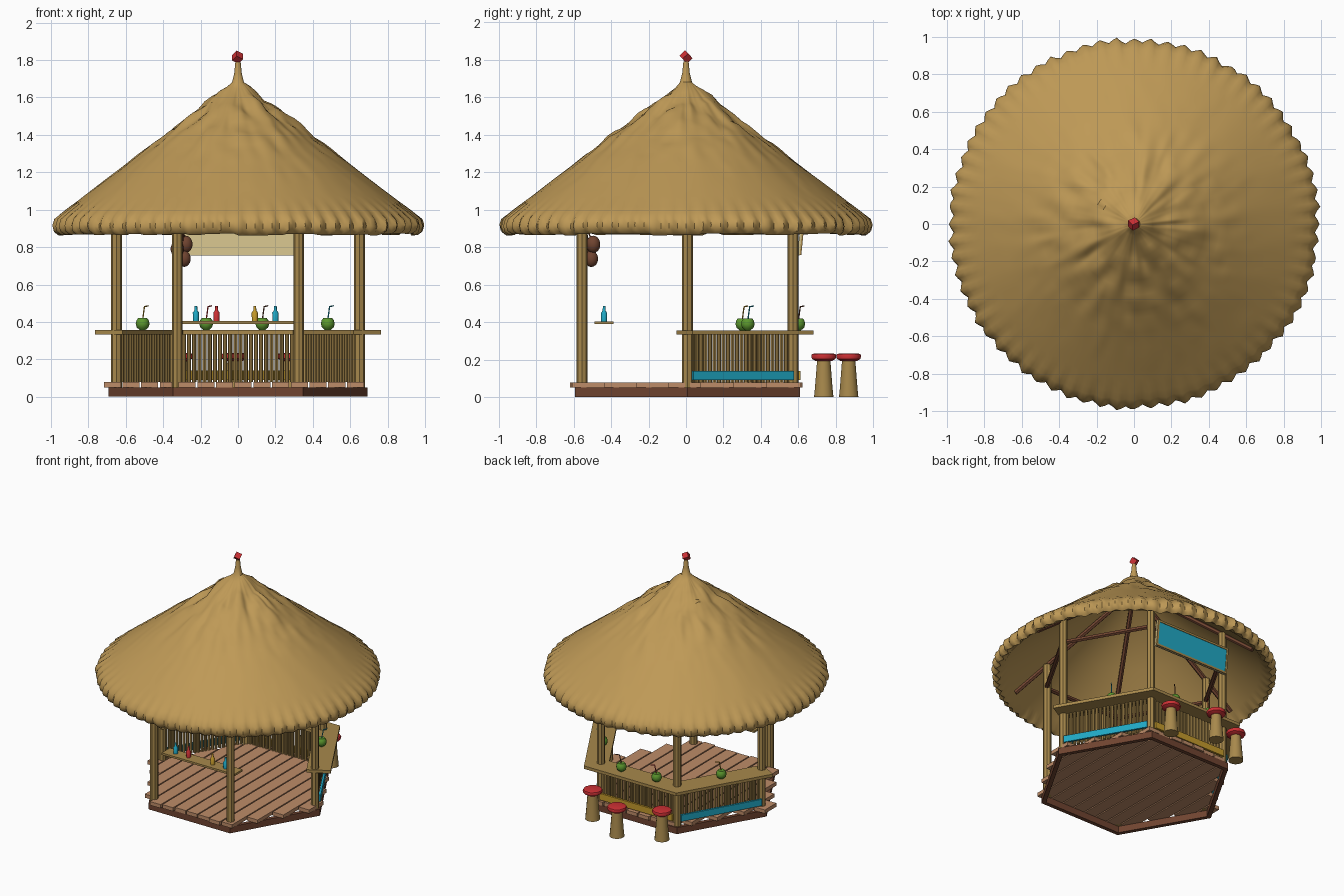
import bpy, bmesh, math, random
from mathutils import Vector, Matrix, noise

random.seed(4)
old = bpy.data.objects.get("Cube")
if old:
    bpy.data.objects.remove(old)


def material(name, *rgb):
    lin = [((c / 255 + 0.055) / 1.055) ** 2.4 for c in rgb] + [1]
    m = bpy.data.materials.new(name)
    m.use_nodes = True
    m.diffuse_color = lin
    m.node_tree.nodes["Principled BSDF"].inputs["Base Color"].default_value = lin
    return m


THATCH = material("thatch straw", 190, 153, 86)
BAMBOO = material("bamboo tan", 168, 137, 76)
PLANK = material("floor wood", 190, 140, 104)
BROWN = material("dark brown wood", 112, 68, 48)
CYAN = material("cyan paint", 32, 168, 196)
RED = material("red paint", 205, 48, 52)
GREEN = material("coconut green", 92, 152, 46)
YELLOW = material("yellow paint", 196, 154, 44)
CREAM = material("cream board", 212, 194, 140)


def finish(name, bm, mat, smooth=True):
    bmesh.ops.recalc_face_normals(bm, faces=bm.faces)
    mesh = bpy.data.meshes.new(name)
    bm.to_mesh(mesh)
    bm.free()
    mesh.materials.append(mat)
    ob = bpy.data.objects.new(name, mesh)
    bpy.context.collection.objects.link(ob)
    if smooth:
        bpy.ops.object.select_all(action='DESELECT')
        ob.select_set(True)
        bpy.context.view_layer.objects.active = ob
        bpy.ops.object.shade_smooth_by_angle(angle=math.radians(40))
    return ob


def add_box(bm, size, loc, turn=0, tilt=0):
    m = (Matrix.Translation(loc) @ Matrix.Rotation(turn, 4, 'Z')
         @ Matrix.Rotation(tilt, 4, 'X') @ Matrix.Diagonal((*size, 1)))
    bmesh.ops.create_cube(bm, size=1, matrix=m)


def add_rod(bm, p, q, r, sides=8):
    p, q = Vector(p), Vector(q)
    m = Matrix.Translation((p + q) / 2) @ (q - p).to_track_quat('Z', 'Y').to_matrix().to_4x4()
    bmesh.ops.create_cone(bm, cap_ends=True, segments=sides, radius1=r, radius2=r,
                          depth=(q - p).length, matrix=m)


def box(name, size, loc, mat, turn=0, tilt=0):
    bm = bmesh.new()
    add_box(bm, size, loc, turn, tilt)
    return finish(name, bm, mat, False)


def lathe(name, profile, loc, mat, sides=14):
    bm = bmesh.new()
    rings = [[bm.verts.new(Vector(loc) + polar(360 * k / sides, r, z)) for k in range(sides)]
             for r, z in profile]
    for a, b in zip(rings, rings[1:]):
        for k in range(sides):
            j = (k + 1) % sides
            bm.faces.new((a[k], a[j], b[j], b[k]))
    bm.faces.new(rings[0])
    bm.faces.new(rings[-1])
    return finish(name, bm, mat)


def polar(deg, r, z=0):
    a = math.radians(deg)
    return Vector((r * math.cos(a), r * math.sin(a), z))


def on_side(deg, out, along, z=0):
    """Point on a hexagon side: distance out from the centre, then along the side."""
    return polar(deg, out, z) + polar(deg + 90, along)


CORNERS = range(0, 360, 60)
BAR_SIDES = (30, 90, 150)
MITRE = math.cos(math.radians(30))
BACK = Vector((0, 0.008, 0))

# Base frame and floor planks
bm = bmesh.new()
for d in CORNERS:
    add_box(bm, (0.69, 0.03, 0.05), on_side(d + 30, 0.585, 0, 0.025) + BACK, math.radians(d + 120))
finish("base_frame", bm, BROWN, False)

bm = bmesh.new()
for i in range(14):
    x = (i - 6.5) * 0.1 - 0.022
    half = max(0.07, min(0.61, (0.725 - abs(x) - 0.046) * 1.732))
    add_box(bm, (0.091, 2 * half, 0.028), (x, random.uniform(-0.01, 0.014), 0.064))
finish("floor_planks", bm, PLANK, False)

# Posts, ring beams and rafters
bm = bmesh.new()
for d in CORNERS:
    add_rod(bm, polar(d, 0.65, 0.05) + BACK, polar(d, 0.65, 1.1) + BACK, 0.029)
finish("posts", bm, BAMBOO, False)
bm = bmesh.new()
for d in CORNERS:
    add_rod(bm, polar(d, 0.65, 0.92), polar(d + 60, 0.65, 0.92), 0.017, 6)
    add_rod(bm, polar(d, 0.88, 0.93), (0, 0, 1.58), 0.017, 6)
finish("roof_beams", bm, BROWN, False)

# Thatched roof: wrinkled outer shell, rolled ragged rim and inner lining
SLOPE = [(r, 1.701 - 0.763 * r) for r in [0.06 + 0.04 * i for i in range(23)]]
PROFILE = ([(0.014, 1.79), (0.02, 1.73), (0.032, 1.68)] + SLOPE
           + [(0.975, 0.95), (0.985, 0.915), (0.978, 0.885), (0.955, 0.868),
              (0.925, 0.885), (0.88, 0.94), (0.5, 1.235), (0.05, 1.6)])
RIM = 3 + len(SLOPE)
TUFTS = 68
COLS = TUFTS * 4
tuft = [random.uniform(-0.006, 0.006) for _ in range(TUFTS)]
bm = bmesh.new()
rings = []
for i, (r, z) in enumerate(PROFILE):
    ring = []
    for k in range(COLS):
        d = polar(360 * k / COLS, 1)
        rr, zz = r, z
        if 3 <= i < RIM:
            warp = noise.noise(Vector((d.x * r * 5, d.y * r * 5, 8.1)))
            streak = noise.noise(d * 6 + Vector((0, 0, r * 3 + warp * 2)))
            fold = noise.noise(Vector((d.x * r * 11, d.y * r * 11, warp * 2)))
            fade = min(1, r * 5) * max(0, 1 - r / 0.62)
            zz += 0.012 * streak * min(1, r * 3) * (1.05 - r) + 0.06 * fold * fade
        if RIM - 2 <= i <= RIM + 3:
            saw = (0.01, 0, -0.014, -0.002)[k % 4] + tuft[k // 4]
            rr += saw * (0.4 if i < RIM else 1)
            zz += tuft[k // 4] * (i > RIM)
        ring.append(bm.verts.new((rr * d.x, rr * d.y, zz)))
    rings.append(ring)
for a, b in zip(rings, rings[1:]):
    for k in range(COLS):
        j = (k + 1) % COLS
        bm.faces.new((a[k], a[j], b[j], b[k]))
bm.faces.new(rings[0])
bm.faces.new(rings[-1])
finish("thatched_roof", bm, THATCH)

bm = bmesh.new()
bmesh.ops.create_cube(bm, size=0.042, matrix=Matrix.Translation((-0.002, 0, 1.815))
                      @ Matrix.Rotation(0.75, 4, 'X') @ Matrix.Rotation(0.6, 4, 'Y'))
finish("roof_finial", bm, RED, False)

# Bar counter wrapping the three rear sides
outline = [on_side(30, 0.68, -0.352), polar(60, 0.68 / MITRE), polar(120, 0.68 / MITRE),
           on_side(150, 0.68, 0.352), on_side(150, 0.51, 0.352), polar(120, 0.51 / MITRE),
           polar(60, 0.51 / MITRE), on_side(30, 0.51, -0.352)]
bm = bmesh.new()
n = len(outline)
low, high = ([bm.verts.new(p + Vector((0, 0, z))) for p in outline] for z in (0.333, 0.356))
for k in range(n // 2 - 1):
    quad = (k, k + 1, n - 2 - k, n - 1 - k)
    bm.faces.new([low[q] for q in quad])
    bm.faces.new([high[q] for q in quad])
for k in range(n):
    j = (k + 1) % n
    bm.faces.new((low[k], low[j], high[j], high[k]))
finish("bar_counter", bm, BAMBOO, False)

# Slatted bar fronts with painted kick boards
bm = bmesh.new()
for d in BAR_SIDES:
    for i in range(22):
        s = (i - 10.5) * 0.0275
        add_rod(bm, on_side(d, 0.567, s, 0.078), on_side(d, 0.567, s, 0.335), 0.011)
finish("bar_slats", bm, BAMBOO)
for d, mat, name in zip(BAR_SIDES, (CYAN, YELLOW, CYAN), ("left", "rear", "right")):
    box(name + "_kick_board", (0.62, 0.016, 0.05), on_side(d, 0.594, 0, 0.115) + BACK, mat,
        math.radians(d + 90))

# Hanging sign above the rear counter
TILT = -0.1
box("sign_board", (0.64, 0.012, 0.2), (-0.01, 0.61, 0.855), CREAM, tilt=TILT)
box("sign_panel", (0.61, 0.008, 0.17), (-0.01, 0.617, 0.856), CYAN, tilt=TILT)
bm = bmesh.new()
for s in (-1, 1):
    add_box(bm, (0.64, 0.012, 0.015), (-0.01, 0.619 + s * 0.009, 0.856 + s * 0.091), tilt=TILT)
    add_box(bm, (0.015, 0.012, 0.19), (-0.01 + s * 0.3125, 0.619, 0.856), tilt=TILT)
finish("sign_frame", bm, BAMBOO, False)

# Stools
for i, p in enumerate([(0.28, 0.735, 0), (-0.02, 0.868, 0), (-0.31, 0.735, 0)]):
    lathe(f"stool_leg_{i}", [(0.053, 0), (0.048, 0.05), (0.036, 0.2)], p, BAMBOO)
    lathe(f"stool_seat_{i}", [(0.045, 0.192), (0.066, 0.204), (0.07, 0.22), (0.066, 0.229), (0.05, 0.233)],
          p, RED, 10)

# Bottle shelf on the front side
box("bottle_shelf", (0.62, 0.1, 0.015), (0, -0.437, 0.397), BAMBOO)
for i, (x, mat) in enumerate([(-0.225, CYAN), (-0.115, RED), (0.09, YELLOW), (0.2, CYAN)]):
    lathe(f"bottle_{i}", [(0.016, 0), (0.017, 0.045), (0.008, 0.058), (0.007, 0.082)],
          (x, -0.437, 0.404), mat, 10)

# Coconut drinks with bent straws
straws = (CYAN, BROWN, RED, YELLOW)
for i, (x, y) in enumerate([(0.48, 0.33), (0.13, 0.6), (-0.17, 0.6), (-0.51, 0.3)]):
    lathe(f"coconut_drink_{i}", [(0.014, 0), (0.031, 0.014), (0.037, 0.033), (0.033, 0.052), (0.024, 0.064)],
          (x, y, 0.356), GREEN)
    bm = bmesh.new()
    add_rod(bm, (x, y, 0.41), (x + 0.01, y + 0.01, 0.484), 0.0035, 6)
    add_rod(bm, (x + 0.01, y + 0.01, 0.482), (x + 0.03, y + 0.03, 0.486), 0.0035, 6)
    finish(f"straw_{i}", bm, straws[i])

# Coconuts hung from a front post
bm = bmesh.new()
for p, r in (((-0.28, -0.495, 0.815), 0.042), ((-0.288, -0.505, 0.738), 0.04), ((-0.325, -0.525, 0.79), 0.04)):
    bmesh.ops.create_uvsphere(bm, u_segments=14, v_segments=9, radius=r,
                              matrix=Matrix.Translation(p) @ Matrix.Diagonal((0.9, 0.9, 1.1, 1)))
    add_rod(bm, p, (-0.3, -0.54, 0.93), 0.004, 5)
finish("hanging_coconuts", bm, BROWN)
